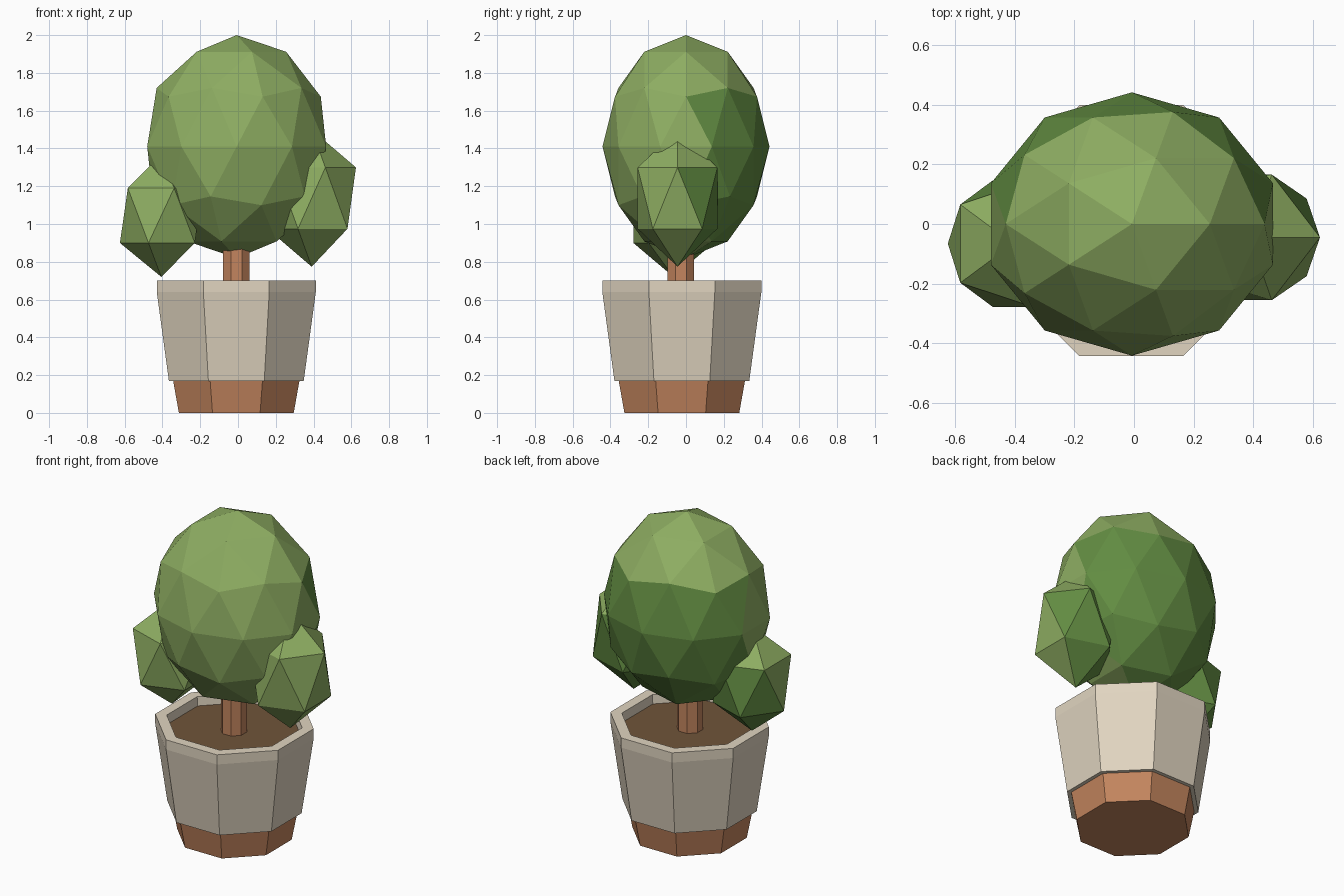
import bpy, bmesh, math
from mathutils import Vector

if "Cube" in bpy.data.objects:
    bpy.data.objects.remove(bpy.data.objects["Cube"])


def material(name, rgb):
    m = bpy.data.materials.new(name)
    m.diffuse_color = (*rgb, 1)
    m.use_nodes = True
    m.node_tree.nodes["Principled BSDF"].inputs["Base Color"].default_value = m.diffuse_color
    return m


BEIGE = material("beige_clay", (0.75, 0.665, 0.53))
TERRACOTTA = material("terracotta_brown", (0.55, 0.235, 0.112))
SOIL = material("soil_brown", (0.162, 0.089, 0.042))
LIGHT_GREEN = material("light_leaf_green", (0.27, 0.42, 0.122))
DARK_GREEN = material("deep_leaf_green", (0.122, 0.262, 0.054))

POT_CENTRE = (-0.009, -0.022)
SIDES = 8


def finish(name, bm, mats):
    bmesh.ops.recalc_face_normals(bm, faces=bm.faces)
    mesh = bpy.data.meshes.new(name)
    bm.to_mesh(mesh)
    bm.free()
    for m in mats:
        mesh.materials.append(m)
    obj = bpy.data.objects.new(name, mesh)
    bpy.context.collection.objects.link(obj)
    return obj


def octagon_lathe(name, profile, mat, closed=False, centre=POT_CENTRE):
    """Sweep (flat-to-centre distance, z) points round eight flat sides."""
    bm = bmesh.new()
    rings = []
    for dist, z in profile:
        r = dist / math.cos(math.pi / SIDES)
        rings.append([bm.verts.new((centre[0] + r * math.cos((i + 0.5) * math.tau / SIDES),
                                    centre[1] + r * math.sin((i + 0.5) * math.tau / SIDES), z))
                      for i in range(SIDES)])
    pairs = list(zip(rings, rings[1:]))
    if closed:
        pairs.append((rings[-1], rings[0]))
    else:
        bm.faces.new(rings[0])
        bm.faces.new(rings[-1])
    for a, b in pairs:
        for i in range(SIDES):
            j = (i + 1) % SIDES
            bm.faces.new((a[i], a[j], b[j], b[i]))
    return finish(name, bm, [mat])


def foliage(name, subdivisions, centre, scale):
    """Faceted leaf ball, deeper green on the back below the crown."""
    bm = bmesh.new()
    bmesh.ops.create_icosphere(bm, subdivisions=subdivisions, radius=1)
    for f in bm.faces:
        c = f.calc_center_median()
        f.material_index = int(c.y > 0.15 and c.z < 0.5)
    bmesh.ops.scale(bm, vec=Vector(scale), verts=bm.verts)
    bmesh.ops.translate(bm, vec=Vector(centre), verts=bm.verts)
    return finish(name, bm, [LIGHT_GREEN, DARK_GREEN])


# Pot: terracotta foot and a hollow beige shell with an upright rim
octagon_lathe("pot_foot", [(0.304, 0), (0.336, 0.18)], TERRACOTTA)
octagon_lathe("pot_shell", [(0.325, 0.17), (0.357, 0.17), (0.421, 0.64), (0.421, 0.70),
                            (0.36, 0.70), (0.35, 0.60)], BEIGE, closed=True)
octagon_lathe("soil", [(0.33, 0.58), (0.355, 0.645)], SOIL)

# Trunk
octagon_lathe("trunk", [(0.07, 0.62), (0.07, 0.98)], TERRACOTTA, centre=(-0.009, -0.027))

# Foliage: large crown and two side clumps
foliage("crown", 2, (-0.007, 0, 1.41), (0.498, 0.442, 0.59))
foliage("right_clump", 1, (0.39, -0.045, 1.137), (0.262, 0.248, 0.363))
foliage("left_clump", 1, (-0.406, -0.066, 1.045), (0.245, 0.25, 0.325))
